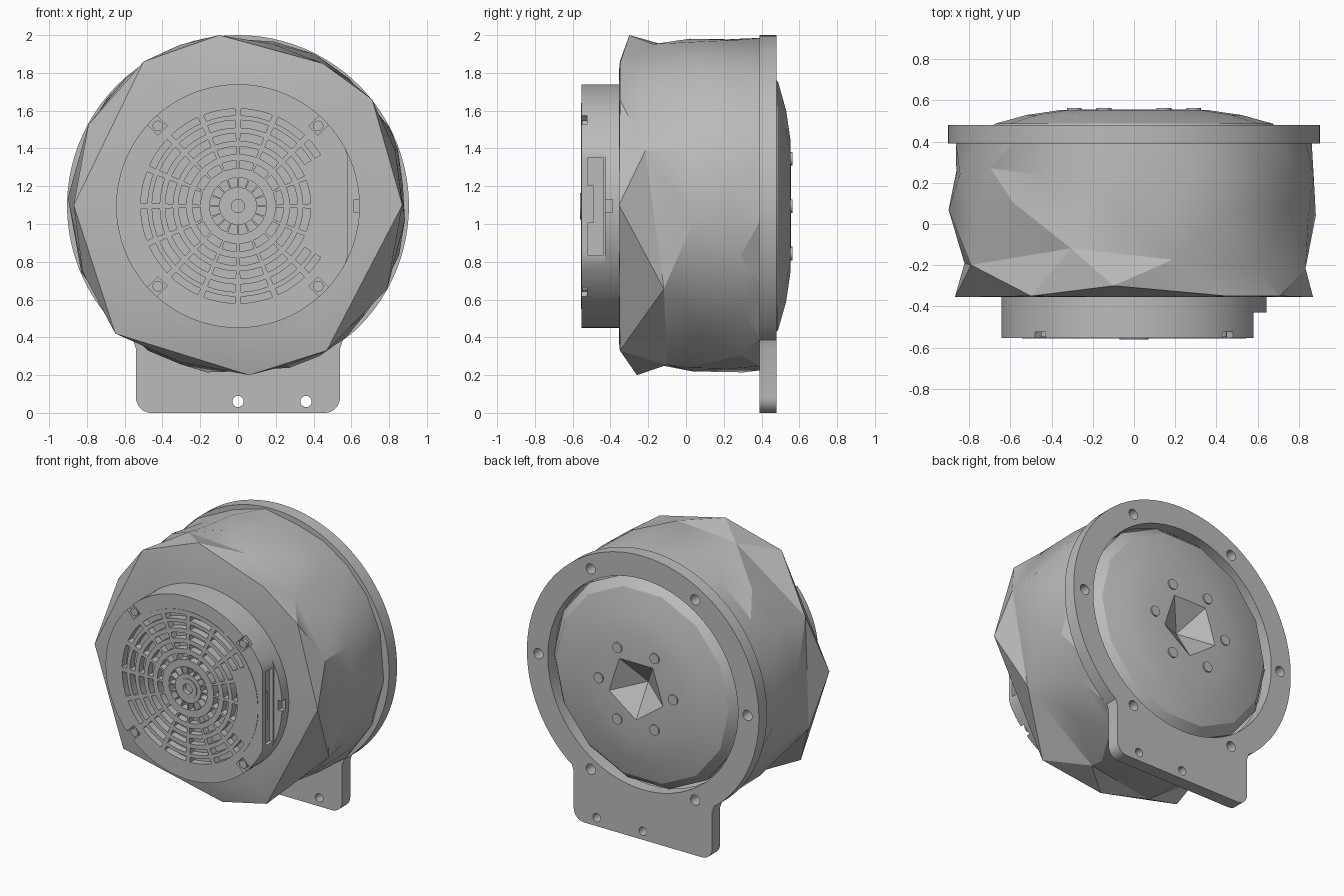
import bpy, bmesh, math, random
from math import cos, sin, pi, tau, radians
from mathutils import Matrix, Vector

if "Cube" in bpy.data.objects:
    bpy.data.objects.remove(bpy.data.objects["Cube"])

random.seed(4)
CZ, R = 1.095, 0.905          # wheel axis height and flange radius

grey = bpy.data.materials.new("plain_grey")
grey.use_nodes = True
COLOUR = (0.5, 0.5, 0.5, 1)
grey.diffuse_color = COLOUR
grey.node_tree.nodes["Principled BSDF"].inputs["Base Color"].default_value = COLOUR


def polar(r, a, y):
    return Vector((r * cos(a), y, CZ + r * sin(a)))


def finish(name, bm, smooth=25):
    bmesh.ops.remove_doubles(bm, verts=bm.verts, dist=1e-5)
    bmesh.ops.recalc_face_normals(bm, faces=bm.faces)
    mesh = bpy.data.meshes.new(name)
    bm.to_mesh(mesh)
    bm.free()
    mesh.materials.append(grey)
    obj = bpy.data.objects.new(name, mesh)
    bpy.context.collection.objects.link(obj)
    shade(obj, smooth)
    return obj


def shade(obj, angle):
    bpy.ops.object.select_all(action='DESELECT')
    obj.select_set(True)
    bpy.context.view_layer.objects.active = obj
    bpy.ops.object.shade_smooth_by_angle(angle=radians(angle))


def cut(obj, bm, smooth=25):
    """Subtract a cutter mesh and keep only the result."""
    cutter = finish("cutter", bm)
    cutter.hide_render = True
    mod = obj.modifiers.new("cut", 'BOOLEAN')
    mod.operation, mod.solver, mod.object = 'DIFFERENCE', 'EXACT', cutter
    graph = bpy.context.evaluated_depsgraph_get()
    mesh = bpy.data.meshes.new_from_object(obj.evaluated_get(graph))
    obj.modifiers.clear()
    obj.data = mesh
    bpy.data.objects.remove(cutter)
    shade(obj, smooth)


def box(bm, lo, hi, turn=0.0):
    """Box between two corners, turned about the wheel axis."""
    lo, hi = Vector(lo), Vector(hi)
    m = (Matrix.Translation((0, 0, CZ)) @ Matrix.Rotation(-turn, 4, 'Y')
         @ Matrix.Translation((lo + hi) / 2) @ Matrix.Diagonal((*(hi - lo), 1)))
    bmesh.ops.create_cube(bm, size=1, matrix=m)


def rod(bm, centre, r1, r2, depth, n=20):
    m = Matrix.Translation(centre) @ Matrix.Rotation(-pi / 2, 4, 'X')
    bmesh.ops.create_cone(bm, cap_ends=True, segments=n, radius1=r1, radius2=r2,
                          depth=depth, matrix=m)


def revolve(bm, levels, n, place):
    """Skin rings of n points; returns faces as rows."""
    rings = [[bm.verts.new(place(lv, j)) for j in range(n)] for lv in levels]
    return [[bm.faces.new((a[j], a[(j + 1) % n], b[(j + 1) % n], b[j]))
             for j in range(n)] for a, b in zip(rings, rings[1:])]


# Mounting flange with foot, drawn as a filled outline with holes
def circle(x, z, r, n):
    return [(x + r * cos(tau * i / n), z + r * sin(tau * i / n)) for i in range(n)]


start = math.atan2(0.42 - CZ, 0.60)
arc = [(R * cos(a), CZ + R * sin(a))
       for a in (start + (pi - 2 * start) * i / 72 for i in range(73))]
corner = [(0.46 + 0.08 * cos(a), 0.08 + 0.08 * sin(a))
          for a in (-pi / 2 + pi / 2 * i / 8 for i in range(9))]
side = corner + [(0.54, 0.34), (0.555, 0.385)]
outline = side + arc + [(-x, z) for x, z in reversed(side)]
loops = [outline, circle(0, CZ, 0.742, 64), circle(0, 0.06, 0.03, 20), circle(0.36, 0.06, 0.03, 20)]
loops += [circle(0.815 * cos(k * pi / 3), CZ + 0.815 * sin(k * pi / 3), 0.036, 20) for k in range(6)]

curve = bpy.data.curves.new("flange_outline", 'CURVE')
curve.dimensions, curve.fill_mode, curve.extrude = '2D', 'BOTH', 0.045
for loop in loops:
    spline = curve.splines.new('POLY')
    spline.points.add(len(loop) - 1)
    for p, (x, z) in zip(spline.points, loop):
        p.co = (x, z, 0, 1)
    spline.use_cyclic_u = True
source = bpy.data.objects.new("flange_outline", curve)
bpy.context.collection.objects.link(source)
graph = bpy.context.evaluated_depsgraph_get()
bm = bmesh.new()
bm.from_mesh(bpy.data.meshes.new_from_object(source.evaluated_get(graph)))
bpy.data.objects.remove(source)
bm.transform(Matrix.Translation((0, 0.435, 0)) @ Matrix.Rotation(pi / 2, 4, 'X'))
finish("mounting_flange", bm)

# Faceted body: staggered rings of irregular points, finer towards the flange
front = [(0.87, 1.10, -.355), (0.71, 1.66, -.35), (0.45, 1.85, -.35),
         (-0.10, 2.0, -.30), (-0.5, 1.86, -.35), (-0.87, 1.10, -.355),
         (-0.65, 0.42, -.35), (0.06, 0.20, -.26), (0.47, 0.33, -.35)]
angles = [math.atan2(z - CZ, x) % tau for x, z, y in front]
bm = bmesh.new()
inner = [bm.verts.new(polar(0.72, a, -0.355)) for a in angles]
ring = [bm.verts.new((x, y, z)) for x, z, y in front]
bm.faces.new(inner)
for j in range(len(ring)):
    bm.faces.new((inner[j - 1], inner[j], ring[j], ring[j - 1]))
for y, r, wobble, double in ((-0.16, 0.895, 0.07, False), (0.06, 0.89, 0.06, True),
                             (0.26, 0.89, 0.05, False), (0.395, 0.885, 0, False)):
    middles = [a + ((b - a) % tau) / 2 for a, b in zip(angles, angles[1:] + angles[:1])]
    angles = [a for pair in zip(angles, middles) for a in pair] if double else middles
    nxt = [bm.verts.new(polar(r + random.uniform(-.02, .015), a,
                              y + random.uniform(-wobble, wobble))) for a in angles]
    for j in range(len(ring)):
        k = (j + 1) % len(ring)
        if double:
            a, m, b = nxt[2 * j], nxt[2 * j + 1], nxt[2 * k]
            bm.faces.new((ring[j], m, a))
            bm.faces.new((ring[k], b, m))
        else:
            m = nxt[j]
            bm.faces.new((ring[k], nxt[k], m))
        bm.faces.new((ring[j], ring[k], m))
    ring = nxt
finish("faceted_body", bm, 24)

# Motor housing: polar grid with slots sunk into the front, flat on one side
slots = [(.10, .15), (.20, .24), (.275, .315), (.345, .385), (.415, .455), (.48, .515)]
F = -0.556
levels = [(0, -.53, 1), (.035, -.53, 1), (.035, -.562, 1), (.07, -.562, 1), (.07, F, 1)]
slot_rows = {}
for a, b in slots:
    slot_rows[len(levels)] = b
    levels += [(a, F, 1), (b, F, 1)]
levels += [(.545, F, 1), (.545, -.553, 1), (.645, -.553, 1), (.645, -.43, 1),
           (.645, -.43, 0), (.645, -.33, 0), (0, -.33, 0)]
STEPS, PER = 96, 6


def housing_point(level, j):
    r, y, flat = level
    p = polar(r, tau * (j - 0.5) / STEPS, y)
    if flat:
        p.x = min(p.x, 0.58)
    return p


bm = bmesh.new()
rows = revolve(bm, levels, STEPS, housing_point)
sunk = [rows[i - 0][j] for i, r in slot_rows.items() for j in range(STEPS)
        if j % PER and not (r > 0.4 and min(j, STEPS - j) <= 8)]
made = bmesh.ops.extrude_face_region(bm, geom=sunk)["geom"]
bmesh.ops.translate(bm, vec=(0, 0.05, 0),
                    verts=[g for g in made if isinstance(g, bmesh.types.BMVert)])
bmesh.ops.delete(bm, geom=[f for f in sunk if f.is_valid], context='FACES')
housing = finish("motor_housing", bm)

# Side socket recess, rim notch and screw pockets
bm = bmesh.new()
box(bm, (0.555, -.52, -.262), (0.70, -.44, .258))
box(bm, (0.615, -.45, -.035), (0.70, -.39, .035))
for k in range(4):
    box(bm, (0.565, -.60, -.035), (0.70, -.525, .035), pi / 4 + k * pi / 2)
cut(housing, bm)

bm = bmesh.new()
box(bm, (0.54, -.52, -.09), (0.575, -.49, .11))
finish("side_connector", bm)

bm = bmesh.new()
for k in range(4):
    rod(bm, polar(0.6, pi / 4 + k * pi / 2, -.53), 0.028, 0.028, 0.04)
finish("housing_screws", bm)

# Domed back plate with a five-sided pocket
bm = bmesh.new()
dome = [(0, .30), (.735, .30), (.735, .42), (.675, .487), (.52, .53), (.36, .553), (0, .56)]
SIDES = 14
revolve(bm, dome, SIDES, lambda lv, j: polar(lv[0], tau * j / SIDES, lv[1]))
back = finish("domed_back", bm, 30)
bm = bmesh.new()
rod(bm, (0, 0.50, CZ), 0.0, 0.26, 0.16, 5)
cut(back, bm, 30)

# Ring of bolts on the dome
bm = bmesh.new()
for k in range(6):
    rod(bm, polar(0.29, k * pi / 3, 0.54), 0.036, 0.036, 0.048)
finish("back_bolts", bm)
